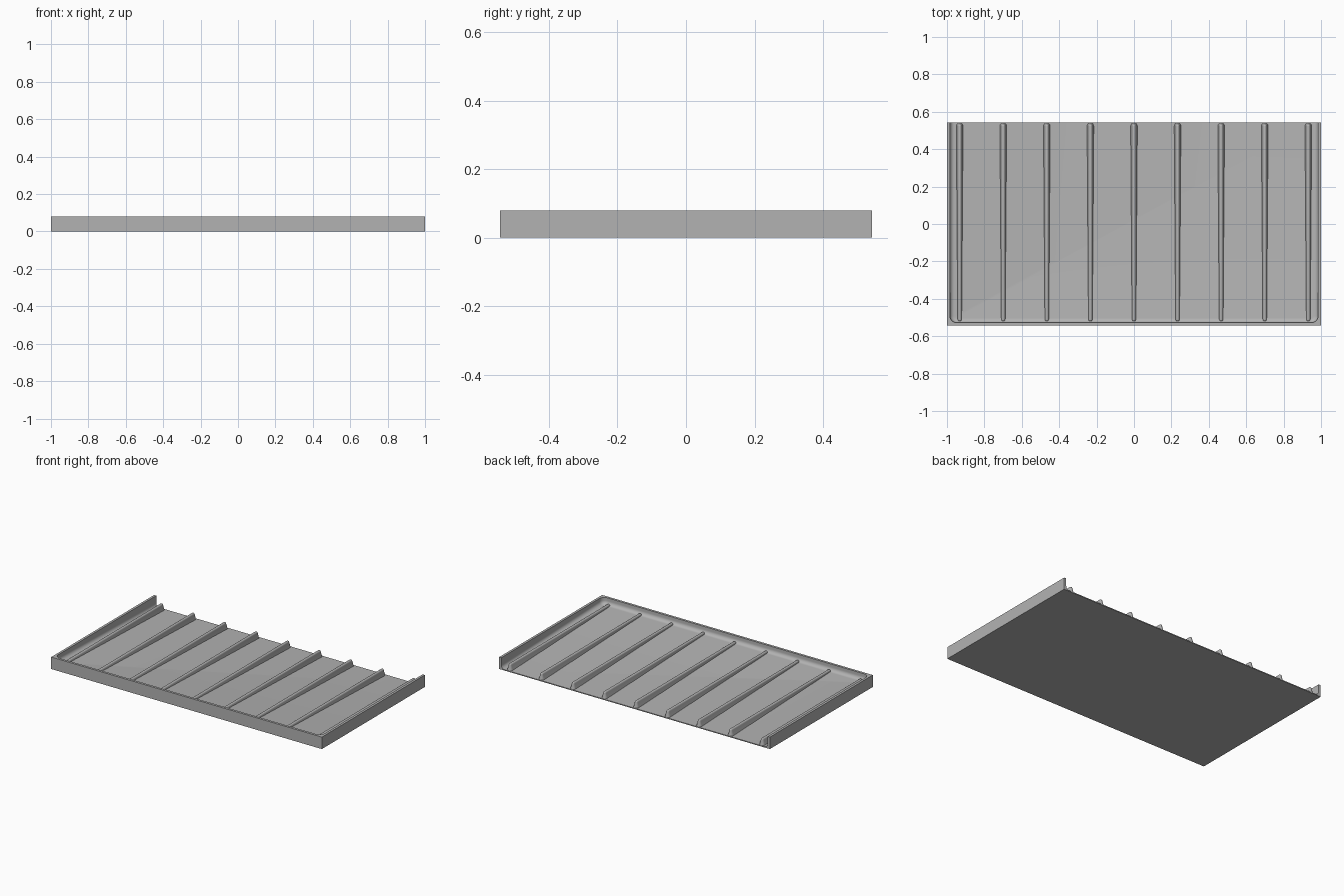
import bpy, bmesh
from math import sin, cos, pi
from mathutils import Vector

cube = bpy.data.objects.get("Cube")
if cube:
    bpy.data.objects.remove(cube)

HX, HY, TOP = 1.0, 0.543, 0.08       # outer half sizes and rim height
WALL, CORNER, FILLET = 0.016, 0.035, 0.024
FLOOR_FRONT, FLOOR_BACK = 0.037, 0.006
RIB_TOP, RIB_COUNT, RIB_GAP = 0.049, 9, 0.233

grey = bpy.data.materials.new("plain grey")
grey.use_nodes = True
grey.diffuse_color = (0.45, 0.45, 0.45, 1)
grey.node_tree.nodes["Principled BSDF"].inputs["Base Color"].default_value = grey.diffuse_color


def finish(bm, name):
    bmesh.ops.remove_doubles(bm, verts=bm.verts, dist=1e-5)
    bmesh.ops.recalc_face_normals(bm, faces=bm.faces)
    mesh = bpy.data.meshes.new(name)
    bm.to_mesh(mesh)
    bm.free()
    mesh.materials.append(grey)
    obj = bpy.data.objects.new(name, mesh)
    bpy.context.collection.objects.link(obj)
    bpy.ops.object.select_all(action='DESELECT')
    obj.select_set(True)
    bpy.context.view_layer.objects.active = obj
    bpy.ops.object.shade_smooth_by_angle(angle=pi / 6)
    return obj


def bridge(bm, rings, closed):
    for a, b in zip(rings, rings[1:]):
        n = len(a)
        for i in range(n if closed else n - 1):
            j = (i + 1) % n
            bm.faces.new((a[i], a[j], b[j], b[i]))


def floor_height(y):
    return FLOOR_FRONT + (FLOOR_BACK - FLOOR_FRONT) * (y + HY) / (2 * HY)


def u_path(offset, steps=8):
    """Plan of the inner wall, open at the back, moved inward by offset."""
    r = CORNER - offset
    cx, cy = HX - WALL - CORNER, -HY + WALL + CORNER
    left = [(-cx - r * cos(t), cy - r * sin(t))
            for t in (pi / 2 * k / steps for k in range(steps + 1))]
    left.insert(0, (-cx - r, HY))
    return left + [(-x, y) for x, y in reversed(left)]


# Tray: rim, filleted inner walls and a floor that falls towards the open back
bm = bmesh.new()
inner = u_path(0)
outer = [(HX if x > 0 else -HX, HY if y == HY else -HY) for x, y in inner]
rings = [[bm.verts.new((x, y, z)) for x, y in path]
         for path, z in ((outer, 0), (outer, TOP), (inner, TOP))]
for k in range(7):
    t = pi / 2 * k / 6
    rings.append([bm.verts.new((x, y, floor_height(y) + FILLET * (1 - sin(t))))
                  for x, y in u_path(FILLET * (1 - cos(t)))])
bridge(bm, rings, False)
bm.faces.new(rings[-1])                                   # floor
half = len(inner) // 2
bm.faces.new((rings[0][0], rings[0][1], rings[0][-2], rings[0][-1]))  # underside
bm.faces.new([r[0] for r in rings] + [r[-1] for r in reversed(rings)])  # back edge
finish(bm, "tray")


# Ribs: level, drafted bars with round tops and round ends, sinking into the floor
def make_rib(x0, name):
    bm = bmesh.new()
    tip = 0.010
    profile = [(0.019, 0.003)]
    profile += [(tip * cos(pi / 2 * k / 6), RIB_TOP - tip + tip * sin(pi / 2 * k / 6))
                for k in range(6)]
    profile.append((0.0015, RIB_TOP))
    rings = []
    for r, z in profile:
        ring = []
        for centre, start in ((HY - 0.020, 0), (-HY + 0.032, pi)):
            for k in range(9):
                a = start + pi * k / 8
                ring.append(bm.verts.new(Vector((x0 + r * cos(a), centre + r * sin(a), z))))
        rings.append(ring)
    bridge(bm, rings, True)
    bm.faces.new(rings[0])
    bm.faces.new(rings[-1])
    finish(bm, name)


for i in range(RIB_COUNT):
    make_rib((i - (RIB_COUNT - 1) / 2) * RIB_GAP, f"rib_{i + 1}")
